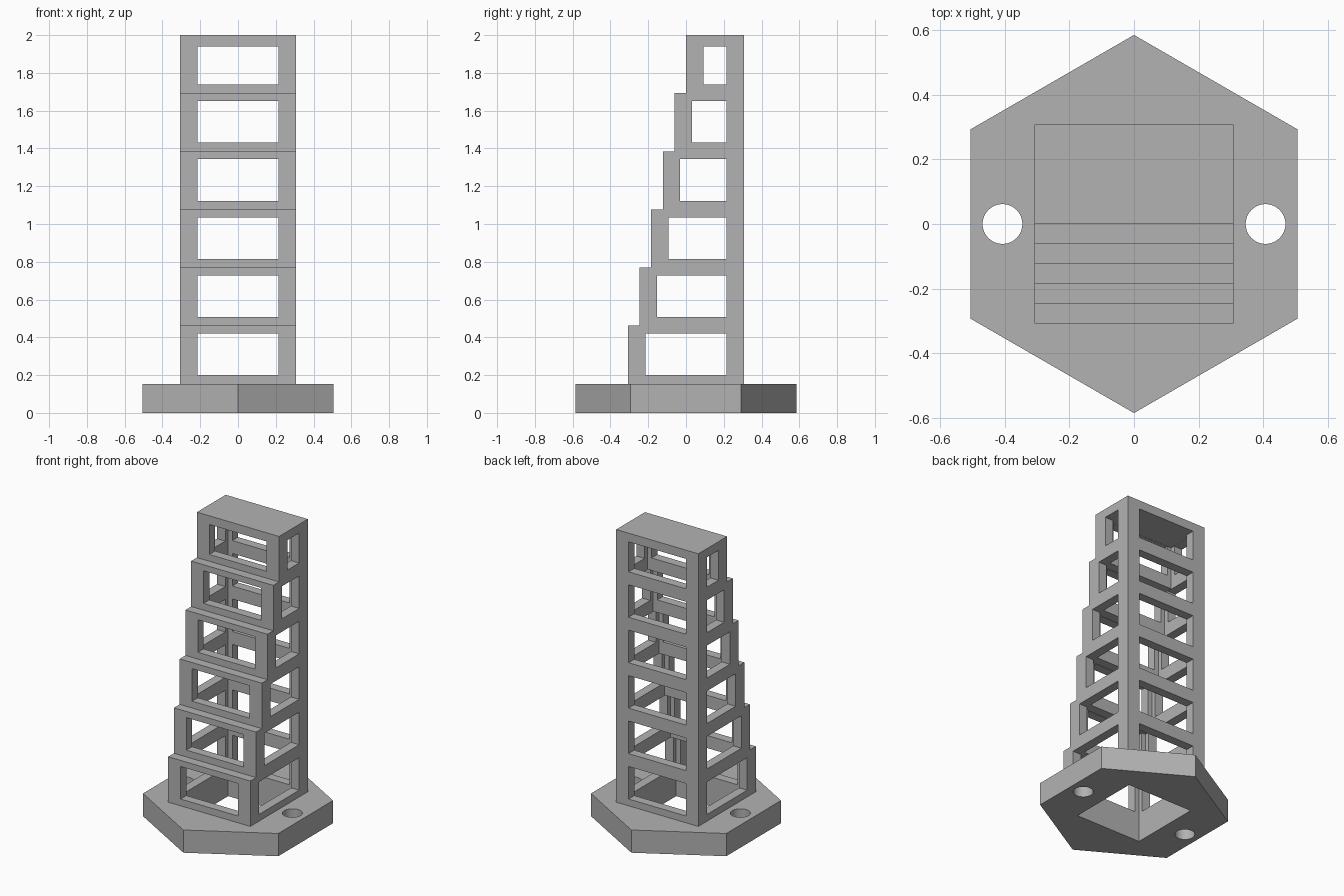
import bpy, bmesh, math
from mathutils import Vector, Matrix

cube = bpy.data.objects.get("Cube")
if cube:
    bpy.data.objects.remove(cube, do_unlink=True)

LEVELS = 6
BASE_H = 0.154          # base plate thickness
STOREY = (2 - BASE_H) / LEVELS
WALL = 0.0615           # wall thickness, equal to the setback of each storey
HALF = 0.3075           # half width of the tower
ROOF = 1.942            # underside of the roof

grey = bpy.data.materials.new("mid grey")
grey.use_nodes = True
grey.diffuse_color = (0.45, 0.45, 0.45, 1)
grey.node_tree.nodes["Principled BSDF"].inputs["Base Color"].default_value = (0.45, 0.45, 0.45, 1)


def make(name, bm):
    bmesh.ops.recalc_face_normals(bm, faces=bm.faces)
    mesh = bpy.data.meshes.new(name)
    bm.to_mesh(mesh)
    bm.free()
    mesh.materials.append(grey)
    obj = bpy.data.objects.new(name, mesh)
    bpy.context.collection.objects.link(obj)
    return obj


def prism(name, points, depth):
    """Extrude a closed outline along the vector depth."""
    bm = bmesh.new()
    face = bm.faces.new([bm.verts.new(p) for p in points])
    out = bmesh.ops.extrude_face_region(bm, geom=[face])
    verts = [v for v in out["geom"] if isinstance(v, bmesh.types.BMVert)]
    bmesh.ops.translate(bm, verts=verts, vec=Vector(depth))
    return make(name, bm)


def boxes(name, bounds):
    """One object holding a box for each (low corner, high corner) pair."""
    bm = bmesh.new()
    for low, high in bounds:
        low, high = Vector(low), Vector(high)
        move = Matrix.Translation((low + high) / 2)
        bmesh.ops.create_cube(bm, size=1, matrix=move @ Matrix.Diagonal((*(high - low), 1)))
    return make(name, bm)


def cut(target, cutter):
    """Subtract the cutter from the target, then discard the cutter."""
    cutter.hide_render = True
    mod = target.modifiers.new("cut", 'BOOLEAN')
    mod.operation, mod.solver, mod.object = 'DIFFERENCE', 'EXACT', cutter
    bpy.context.view_layer.objects.active = target
    bpy.ops.object.modifier_apply(modifier=mod.name)
    bpy.data.objects.remove(cutter, do_unlink=True)


def level_z(k):
    return BASE_H + k * STOREY


def stepped(name, half, front, bottom, top, drop):
    """Stepped side profile, vertical at the back, extruded across x."""
    pts = [(-half, half, top), (-half, half, bottom)]
    for k in range(LEVELS):
        y = front + k * WALL
        low = bottom if k == 0 else level_z(k) - drop
        high = top if k == LEVELS - 1 else level_z(k + 1) - drop
        pts += [(-half, y, low), (-half, y, high)]
    return prism(name, pts, (2 * half, 0, 0))


# Stepped tower, hollowed to a shell
tower = stepped("stepped_tower", HALF, -HALF, BASE_H, 2, 0)
cut(tower, stepped("shaft", HALF - WALL, -HALF + WALL, 0.05, ROOF, 0.039))

# Windows through the sides and through front and back
INSET = HALF - 0.0925
side, across = [], []
for k in range(LEVELS):
    low, high = level_z(k) + 0.046, min(level_z(k) + 0.266, ROOF - 0.001)
    side.append(((-1, -INSET + k * WALL, low), (1, INSET, high)))
    across.append(((-INSET, -1, low), (INSET, 1, high)))
cut(tower, boxes("side_windows", side))
cut(tower, boxes("front_windows", across))

# Hexagonal base plate with a square opening and two bolt holes
R = 0.585
hexagon = [(R * math.sin(i * math.pi / 3), R * math.cos(i * math.pi / 3), 0) for i in range(6)]
base = prism("base_plate", hexagon, (0, 0, BASE_H))
inner = HALF - WALL
cut(base, boxes("square_opening", [((-inner, -inner, -1), (inner, inner, 1))]))
for x in (-0.407, 0.407):
    ring = [(x + WALL * math.cos(i * math.pi / 24), WALL * math.sin(i * math.pi / 24), -1) for i in range(48)]
    cut(base, prism("bolt_hole", ring, (0, 0, 2)))

# Smooth bolt hole walls, sharp edges elsewhere
bpy.ops.object.select_all(action='DESELECT')
base.select_set(True)
bpy.context.view_layer.objects.active = base
bpy.ops.object.shade_smooth_by_angle(angle=math.radians(30))
